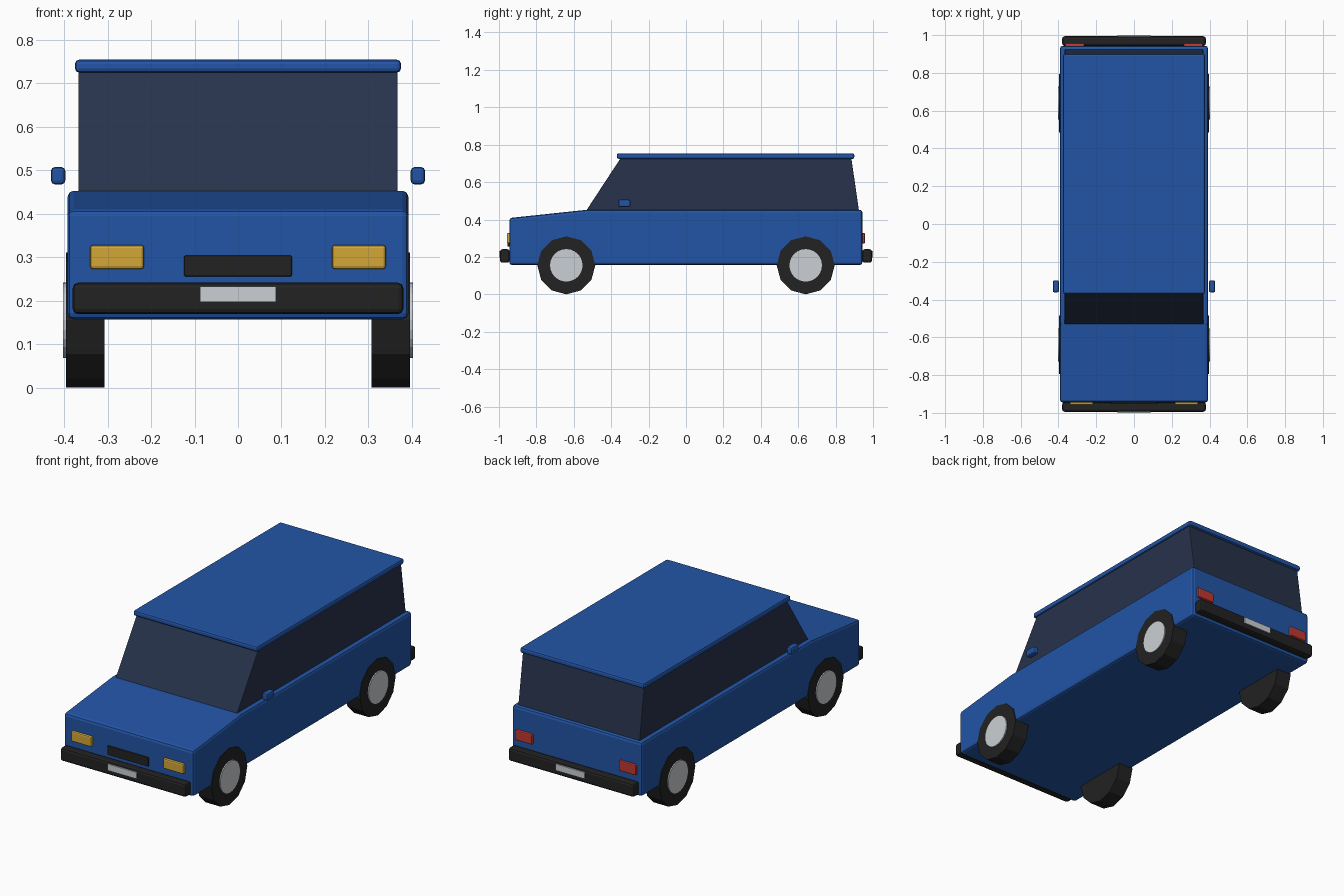
import bpy, bmesh, math
from mathutils import Matrix

default = bpy.data.objects.get("Cube")
if default:
    bpy.data.objects.remove(default, do_unlink=True)


def material(name, r, g, b):
    m = bpy.data.materials.new(name)
    m.use_nodes = True
    m.diffuse_color = (r, g, b, 1)
    bsdf = next(n for n in m.node_tree.nodes if n.type == 'BSDF_PRINCIPLED')
    bsdf.inputs["Base Color"].default_value = (r, g, b, 1)
    return m


BLUE = material("blue paint", 0.016, 0.09, 0.38)
GLASS = material("dark glass", 0.02, 0.032, 0.07)
BLACK = material("black trim", 0.016, 0.016, 0.016)
SILVER = material("light silver", 0.60, 0.63, 0.66)
AMBER = material("amber lamp", 0.65, 0.39, 0.04)
RED = material("red lamp", 0.52, 0.04, 0.03)


def finish(name, bm, mat, bevel=0, segments=2):
    bmesh.ops.recalc_face_normals(bm, faces=bm.faces)
    if bevel:
        bmesh.ops.bevel(bm, geom=list(bm.edges), offset=bevel, segments=segments,
                        profile=0.5, affect='EDGES')
    mesh = bpy.data.meshes.new(name)
    bm.to_mesh(mesh)
    bm.free()
    mesh.materials.append(mat)
    ob = bpy.data.objects.new(name, mesh)
    bpy.context.collection.objects.link(ob)
    return ob


def box(name, xs, ys, zs, mat, bevel=0):
    bm = bmesh.new()
    bmesh.ops.create_cube(bm, size=1)
    for v in bm.verts:
        v.co = [sum(r) / 2 + c * (r[1] - r[0]) for c, r in zip(v.co, (xs, ys, zs))]
    return finish(name, bm, mat, bevel)


def prism(name, profile, half_width, mat, bevel=0):
    """Side profile of (y, z) points, extruded across the width."""
    bm = bmesh.new()
    face = bm.faces.new([bm.verts.new((-half_width, y, z)) for y, z in profile])
    out = bmesh.ops.extrude_face_region(bm, geom=[face])
    for v in out["geom"]:
        if isinstance(v, bmesh.types.BMVert):
            v.co.x = half_width
    return finish(name, bm, mat, bevel)


def disc(name, x0, x1, y, z, radius, sides, mat):
    bm = bmesh.new()
    turn = Matrix.Translation(((x0 + x1) / 2, y, z)) @ Matrix.Rotation(math.pi / 2, 4, 'Y')
    bmesh.ops.create_cone(bm, cap_ends=True, segments=sides, radius1=radius,
                          radius2=radius, depth=abs(x1 - x0), matrix=turn)
    return finish(name, bm, mat)


# Body, glasshouse and roof
prism("body", [(-0.945, 0.157), (0.943, 0.157), (0.943, 0.452), (-0.53, 0.452),
               (-0.945, 0.408)], 0.392, BLUE, 0.014)
prism("cabin_glass", [(-0.535, 0.445), (0.925, 0.445), (0.883, 0.735), (-0.345, 0.735)],
      0.367, GLASS, 0.003)
box("roof", (-0.375, 0.375), (-0.37, 0.90), (0.724, 0.754), BLUE, 0.01)

# Bumpers and number plates at both ends
for end, s in (("front", -1), ("rear", 1)):
    box(end + "_bumper", (-0.38, 0.38), sorted((s * 0.943, s * 0.994)),
        (0.169, 0.241), BLACK, 0.012)
    box(end + "_plate", (-0.087, 0.087), sorted((s * 0.992, s * 1.0)),
        (0.197, 0.232), SILVER)

# Grille
box("grille", (-0.124, 0.124), (-0.954, -0.935), (0.255, 0.304), BLACK, 0.004)

for side, s in (("left", 1), ("right", -1)):
    # Lamps
    box(side + "_headlight", sorted((s * 0.216, s * 0.34)), (-0.958, -0.935),
        (0.272, 0.328), AMBER, 0.007)
    box(side + "_tail_light", sorted((s * 0.262, s * 0.365)), (0.935, 0.957),
        (0.272, 0.328), RED, 0.006)
    # Door mirrors
    box(side + "_mirror", sorted((s * 0.397, s * 0.43)), (-0.362, -0.298),
        (0.467, 0.507), BLUE, 0.009)
    # Wheels
    for end, y in (("front", -0.64), ("rear", 0.64)):
        disc(f"{end}_{side}_tyre", s * 0.307, s * 0.396, y, 0.155, 0.155, 12, BLACK)
        disc(f"{end}_{side}_hubcap", s * 0.39, s * 0.402, y, 0.155, 0.087, 24, SILVER)
